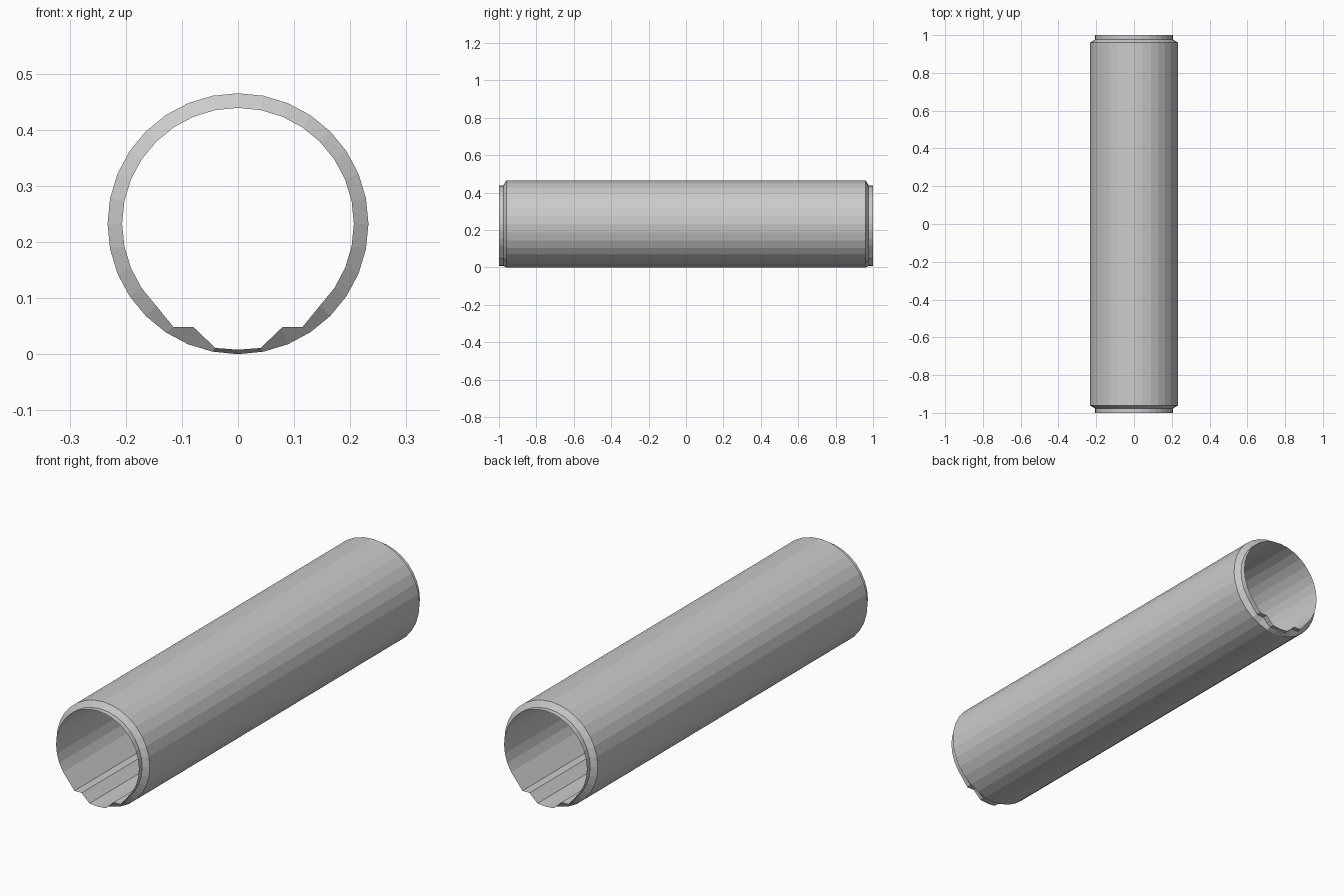
import bpy, bmesh
from math import sin, cos, tau

if "Cube" in bpy.data.objects:
    bpy.data.objects.remove(bpy.data.objects["Cube"])

N = 32
R_OUT, R_IN, CZ = 0.2325, 0.2065, 0.2325

# Outer circle, counted from the bottom
outer = [(R_OUT * sin(tau * i / N), CZ - R_OUT * cos(tau * i / N)) for i in range(N)]

# Inner profile: circle with a groove and two ledges at the bottom
floor_z = {0: 0.008, 1: 0.011, 2: 0.048, 3: 0.048}
inner = []
for i in range(N):
    a = tau * i / N
    z = CZ - R_IN * cos(a)
    inner.append((R_IN * sin(a), floor_z.get(min(i, N - i), z)))

bm = bmesh.new()


def ring(profile, y):
    return [bm.verts.new((x, y, z)) for x, z in profile]


def bridge(a, b):
    for i in range(N):
        j = (i + 1) % N
        bm.faces.new((a[i], a[j], b[j], b[i]))


# Outer shell with bevelled shoulders, and inner liner
out_f, out_b = ring(outer, -0.96), ring(outer, 0.96)
in_f, in_b = ring(inner, -0.977), ring(inner, 0.977)
bridge(out_f, out_b)
bridge(in_f, out_f)
bridge(out_b, in_b)
bridge(in_b, in_f)
bmesh.ops.recalc_face_normals(bm, faces=bm.faces[:])

# Thin end lips continuing the liner
bridge(ring(inner, -1.0), in_f)
bridge(in_b, ring(inner, 1.0))

mesh = bpy.data.meshes.new("tunnel_tube")
bm.to_mesh(mesh)
bm.free()
tube = bpy.data.objects.new("tunnel_tube", mesh)
bpy.context.collection.objects.link(tube)
